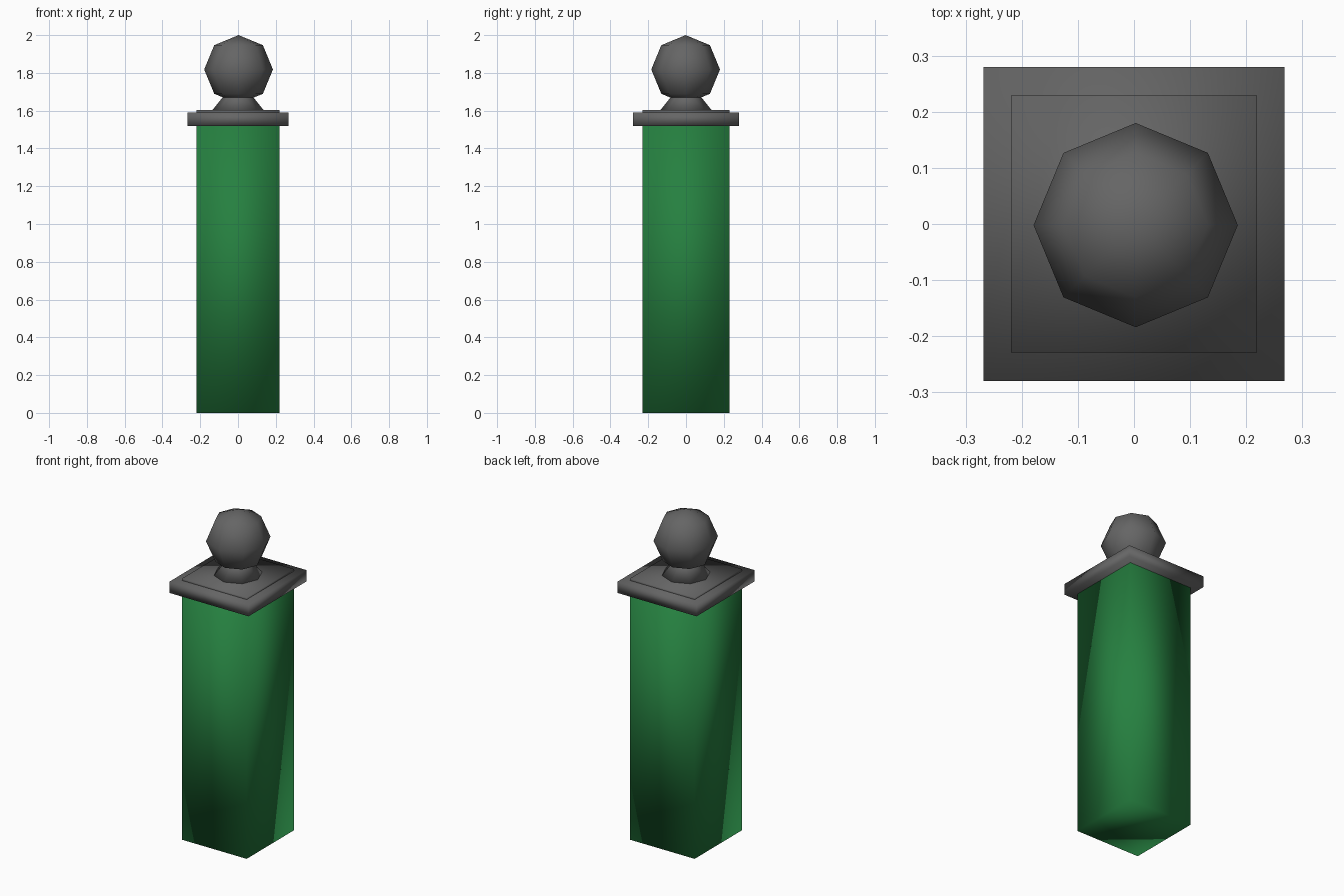
import bpy, bmesh
from mathutils import Matrix

if "Cube" in bpy.data.objects:
    bpy.data.objects.remove(bpy.data.objects["Cube"])


def material(name, rgb):
    m = bpy.data.materials.new(name)
    m.diffuse_color = (*rgb, 1)
    m.use_nodes = True
    m.node_tree.nodes["Principled BSDF"].inputs["Base Color"].default_value = m.diffuse_color
    return m


green = material("green_paint", (0.019, 0.216, 0.051))
grey = material("dark_grey", (0.13, 0.13, 0.13))


def finish(name, bm, mat):
    """Turn a bmesh into a smooth-shaded object of one colour."""
    for f in bm.faces:
        f.smooth = True
    mesh = bpy.data.meshes.new(name)
    bm.to_mesh(mesh)
    bm.free()
    mesh.materials.append(mat)
    obj = bpy.data.objects.new(name, mesh)
    bpy.context.collection.objects.link(obj)
    return obj


def box(name, half_x, half_y, z0, z1, mat):
    bm = bmesh.new()
    m = Matrix.Translation((0, 0, (z0 + z1) / 2)) @ Matrix.Diagonal(
        (2 * half_x, 2 * half_y, z1 - z0, 1))
    bmesh.ops.create_cube(bm, size=1, matrix=m)
    return finish(name, bm, mat)


# Square post, overhanging cap plate and thin raised step
box("post", 0.219, 0.229, 0, 1.53, green)
box("cap_plate", 0.268, 0.28, 1.52, 1.59, grey)
box("cap_step", 0.219, 0.229, 1.58, 1.603, grey)

# Tapered neck running up into the ball
bm = bmesh.new()
bmesh.ops.create_cone(bm, cap_ends=True, segments=8, radius1=0.138, radius2=0.05,
                      depth=0.11, matrix=Matrix.Translation((0, 0, 1.655)))
finish("neck", bm, grey)

# Faceted ball finial
bm = bmesh.new()
bmesh.ops.create_uvsphere(bm, u_segments=8, v_segments=4, radius=0.182,
                          matrix=Matrix.Translation((0.003, -0.002, 1.818)))
finish("ball", bm, grey)
